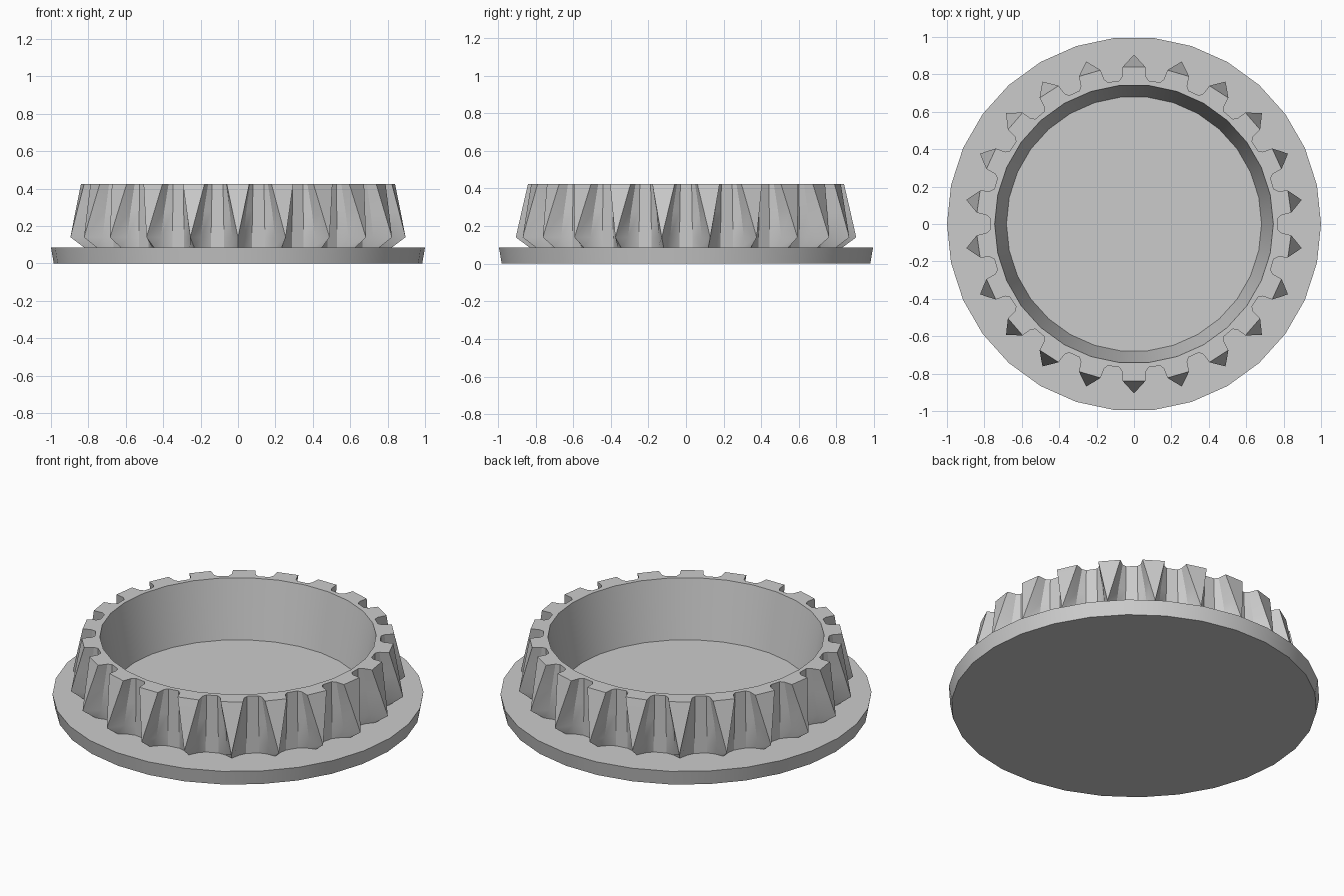
import bpy, bmesh, math

if "Cube" in bpy.data.objects:
    bpy.data.objects.remove(bpy.data.objects["Cube"])

grey = bpy.data.materials.new("light grey")
grey.diffuse_color = (0.6, 0.6, 0.6, 1)
grey.use_nodes = True
grey.node_tree.nodes["Principled BSDF"].inputs["Base Color"].default_value = grey.diffuse_color

TEETH = 22
SIDES = 30
PITCH = 2 * math.pi / TEETH


def finish(bm, name):
    bmesh.ops.recalc_face_normals(bm, faces=bm.faces)
    mesh = bpy.data.meshes.new(name)
    bm.to_mesh(mesh)
    bm.free()
    mesh.materials.append(grey)
    obj = bpy.data.objects.new(name, mesh)
    bpy.context.collection.objects.link(obj)
    bpy.ops.object.select_all(action='DESELECT')
    obj.select_set(True)
    bpy.context.view_layer.objects.active = obj
    bpy.ops.object.shade_smooth_by_angle(angle=math.radians(30))
    return obj


def circle(bm, r, z):
    return [bm.verts.new((r * math.cos(2 * math.pi * i / SIDES),
                          r * math.sin(2 * math.pi * i / SIDES), z)) for i in range(SIDES)]


def bridge(bm, a, b):
    n = len(a)
    for i in range(n):
        j = (i + 1) % n
        bm.faces.new((a[i], a[j], b[j], b[i]))


def gear_loop(bm, z, points):
    # points: (half width measured from the valley centre, radius), valley floor to tooth tip
    verts = []
    for t in range(TEETH):
        valley = math.pi / 2 + (t + 0.5) * PITCH
        angles = [(valley - min(w / r, PITCH / 2), r) for w, r in reversed(points)]
        angles += [(valley + min(w / r, PITCH / 2), r) for w, r in points]
        verts += [bm.verts.new((r * math.cos(a), r * math.sin(a), z)) for a, r in angles]
    return verts


# Base flange, slightly wider at its top edge
bm = bmesh.new()
low, high = circle(bm, 0.985, 0), circle(bm, 1.0, 0.085)
bridge(bm, low, high)
bm.faces.new(low)
bm.faces.new(high)
finish(bm, "base_flange")

# Toothed ring: valleys are narrow at the top and meet in cusps near the base
bm = bmesh.new()
levels = [
    (0.085, [(0.035, 0.77), (0.075, 0.79), (1, 0.83)]),
    (0.14, [(0.035, 0.77), (0.085, 0.81), (1, 0.905)]),
    (0.28, [(0.032, 0.77), (0.07, 0.80), (0.095, 0.874)]),
    (0.425, [(0.03, 0.77), (0.048, 0.79), (0.06, 0.842)]),
]
loops = [gear_loop(bm, z, p) for z, p in levels]
for a, b in zip(loops, loops[1:]):
    bridge(bm, a, b)

# Tapered bore
bore_low, bore_top = circle(bm, 0.682, 0.085), circle(bm, 0.745, 0.425)
bridge(bm, bore_low, bore_top)

# Flat rim between the tooth outline and the bore
rim = set(loops[-1]) | set(bore_top)
edges = [e for e in bm.edges if e.verts[0] in rim and e.verts[1] in rim]
bmesh.ops.triangle_fill(bm, edges=edges, use_beauty=True, normal=(0, 0, 1))
bmesh.ops.remove_doubles(bm, verts=bm.verts, dist=0.0005)
finish(bm, "toothed_ring")
